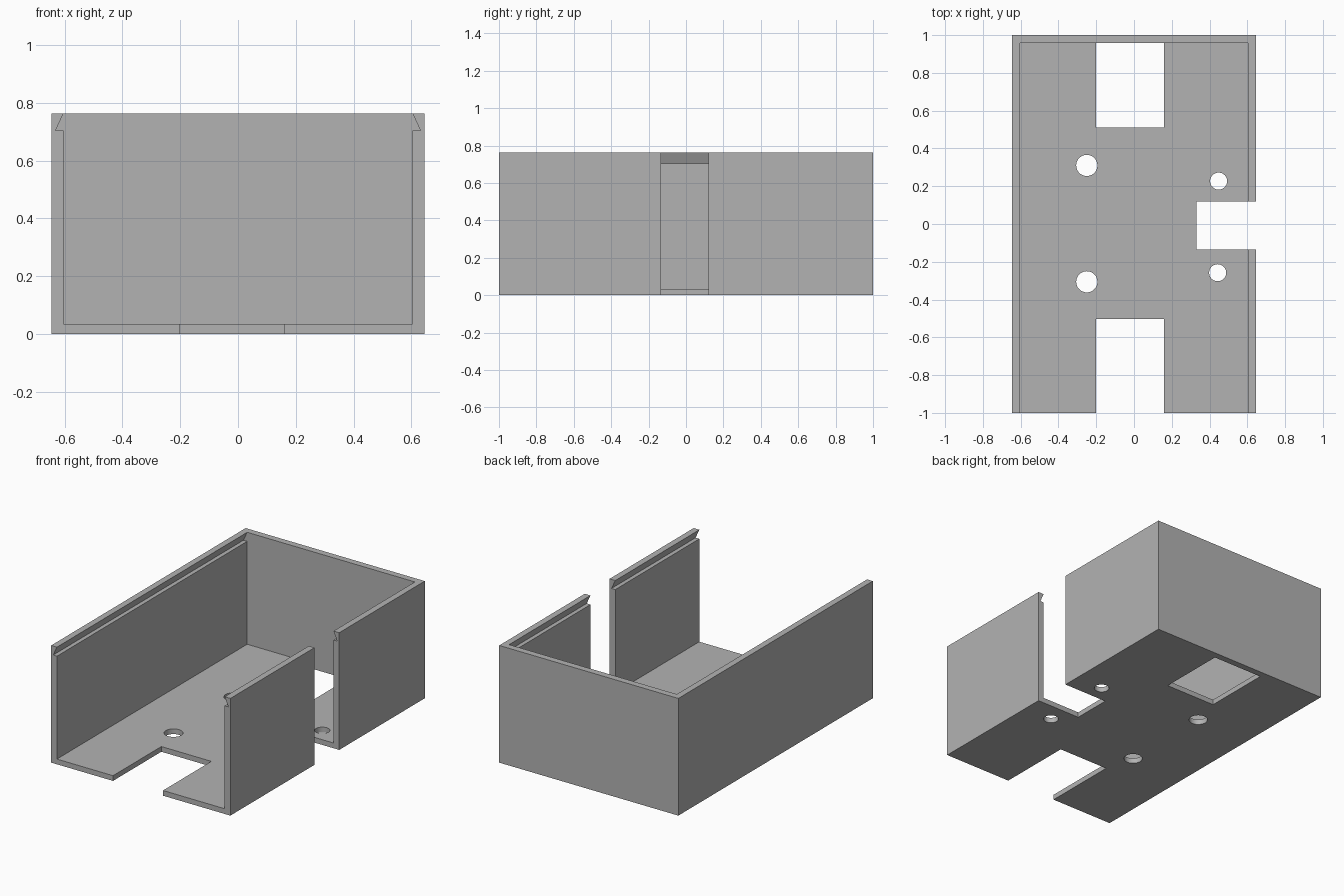
import bpy
import bmesh
import math

cube = bpy.data.objects.get("Cube")
if cube:
    bpy.data.objects.remove(cube, do_unlink=True)

HALF_W, HEIGHT = 0.645, 0.763       # outer shell
INNER_W, FLOOR = 0.604, 0.034       # inside faces of walls and floor
BACK = 0.957                        # inside face of the back wall
GROOVE_W, GROOVE_Z = 0.631, 0.704   # undercut that holds a sliding lid

grey = bpy.data.materials.new("plain grey")
grey.use_nodes = True
colour = (0.45, 0.45, 0.45, 1)
grey.diffuse_color = colour
grey.node_tree.nodes["Principled BSDF"].inputs["Base Color"].default_value = colour


def prism(name, points, depth):
    """Solid made by sweeping a closed polygon along a vector."""
    bm = bmesh.new()
    face = bm.faces.new([bm.verts.new(p) for p in points])
    swept = bmesh.ops.extrude_face_region(bm, geom=[face])["geom"]
    bmesh.ops.translate(bm, vec=depth, verts=[v for v in swept if isinstance(v, bmesh.types.BMVert)])
    bmesh.ops.recalc_face_normals(bm, faces=bm.faces)
    mesh = bpy.data.meshes.new(name)
    bm.to_mesh(mesh)
    bm.free()
    mesh.materials.append(grey)
    obj = bpy.data.objects.new(name, mesh)
    bpy.context.collection.objects.link(obj)
    return obj


def box(name, x0, x1, y0, y1, z0, z1):
    return prism(name, [(x0, y0, z0), (x1, y0, z0), (x1, y1, z0), (x0, y1, z0)], (0, 0, z1 - z0))


def hole(x, y, r, sides=48):
    ring = [(x + r * math.cos(math.tau * i / sides), y + r * math.sin(math.tau * i / sides), -0.1)
            for i in range(sides)]
    return prism("hole_cutter", ring, (0, 0, 0.3))


def cut(body, cutter):
    cutter.hide_render = True
    mod = body.modifiers.new("cut", "BOOLEAN")
    mod.operation = "DIFFERENCE"
    mod.solver = "EXACT"
    mod.object = cutter
    bpy.context.view_layer.objects.active = body
    bpy.ops.object.modifier_apply(modifier=mod.name)
    bpy.data.objects.remove(cutter, do_unlink=True)


# Outer block
tray = box("open_front_tray", -HALF_W, HALF_W, -1, 1, 0, HEIGHT)

# Cavity with dovetail lid grooves, open at the front and top
top_w = INNER_W
half = [(INNER_W, FLOOR), (INNER_W, GROOVE_Z), (GROOVE_W, GROOVE_Z), (top_w, HEIGHT), (top_w, HEIGHT + 0.1)]
section = half + [(-x, z) for x, z in reversed(half)]
cut(tray, prism("cavity_cutter", [(x, -1.1, z) for x, z in section], (0, BACK + 1.1, 0)))

# Floor openings at the front and back, and the slot through the left wall
cut(tray, box("front_notch_cutter", -0.2, 0.16, -1.1, -0.503, -0.1, 0.2))
cut(tray, box("back_window_cutter", -0.2, 0.16, 0.51, BACK, -0.1, 0.2))
cut(tray, box("side_slot_cutter", 0.33, 0.8, -0.135, 0.12, -0.1, 1))

# Mounting holes
for x, y, r in [(-0.25, 0.31, 0.056), (-0.25, -0.306, 0.056), (0.448, 0.227, 0.045), (0.443, -0.258, 0.045)]:
    cut(tray, hole(x, y, r))

# Smooth hole walls, crisp edges elsewhere
bpy.ops.object.select_all(action="DESELECT")
tray.select_set(True)
bpy.context.view_layer.objects.active = tray
bpy.ops.object.shade_smooth_by_angle(angle=math.radians(30))
